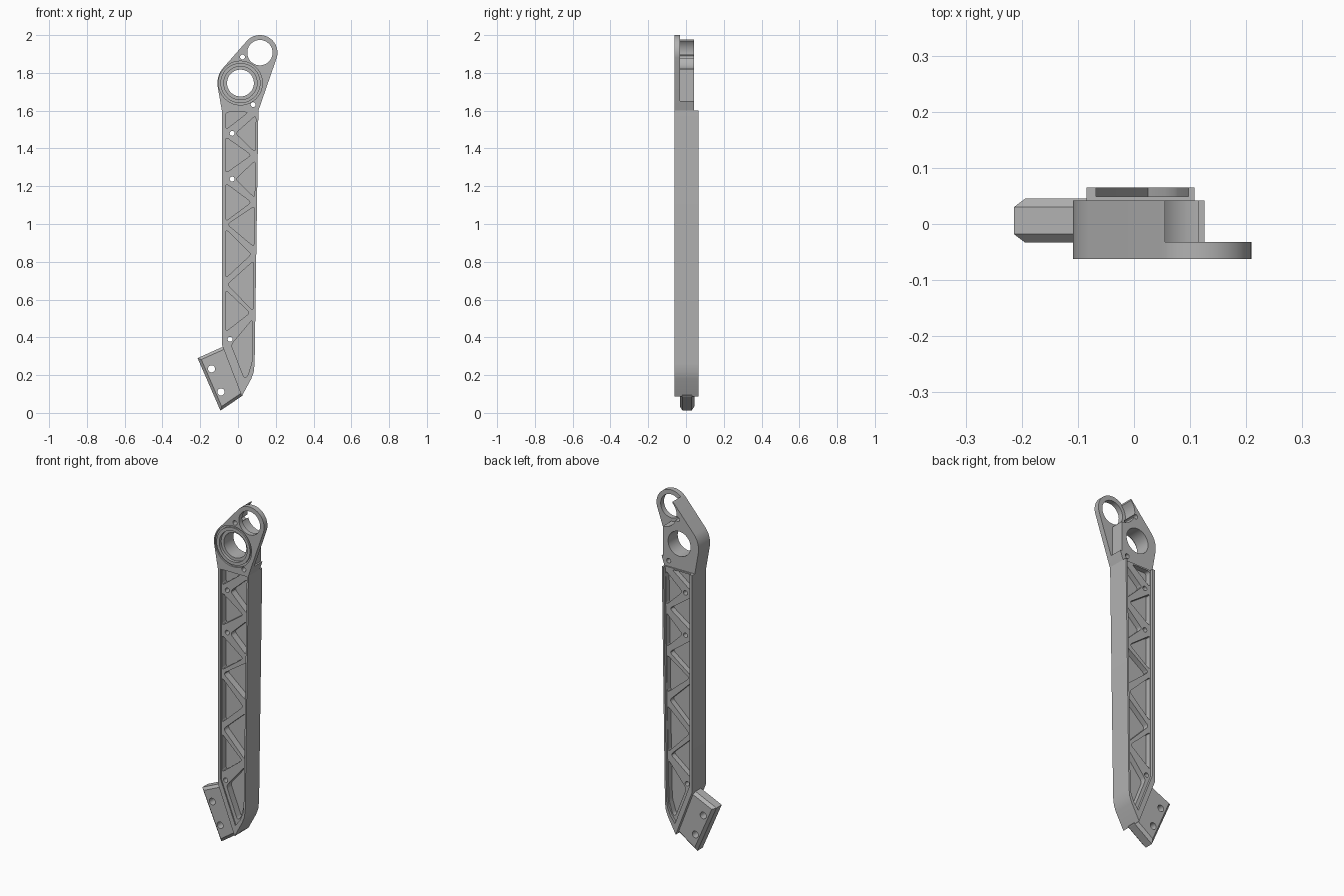
import bpy, bmesh, math
from mathutils import Vector
from mathutils.geometry import convex_hull_2d

cube = bpy.data.objects.get("Cube")
if cube:
    bpy.data.objects.remove(cube)

metal = bpy.data.materials.new("grey metal")
metal.use_nodes = True
GREY = (0.45, 0.45, 0.45, 1)
metal.diffuse_color = GREY
metal.node_tree.nodes["Principled BSDF"].inputs["Base Color"].default_value = GREY

BORE, RING = (0.013, 1.746), (0.116, 1.907)


def circle(c, r, n=64):
    return [(c[0] + r * math.cos(math.tau * i / n), c[1] + r * math.sin(math.tau * i / n))
            for i in range(n)]


def hull(points):
    pts = [Vector(p) for p in points]
    return [tuple(pts[i]) for i in convex_hull_2d(pts)]


def rounded(points, r, steps=4):
    """Round every corner of an outline."""
    out = []
    for i, p in enumerate(points):
        p, a, b = Vector(p), Vector(points[i - 1]), Vector(points[(i + 1) % len(points)])
        s = p + (a - p).normalized() * min(r, (a - p).length * 0.45)
        e = p + (b - p).normalized() * min(r, (b - p).length * 0.45)
        for k in range(steps + 1):
            t = k / steps
            out.append(tuple(s * (1 - t) ** 2 + p * 2 * t * (1 - t) + e * t * t))
    return out


def prism(name, outlines, y0, y1):
    """Extrude x-z outlines from y0 to y1."""
    bm = bmesh.new()
    for outline in outlines:
        face = bm.faces.new([bm.verts.new((x, y0, z)) for x, z in outline])
        ext = bmesh.ops.extrude_face_region(bm, geom=[face])["geom"]
        for v in ext:
            if isinstance(v, bmesh.types.BMVert):
                v.co.y = y1
    bmesh.ops.recalc_face_normals(bm, faces=bm.faces)
    mesh = bpy.data.meshes.new(name)
    bm.to_mesh(mesh)
    bm.free()
    mesh.materials.append(metal)
    ob = bpy.data.objects.new(name, mesh)
    bpy.context.collection.objects.link(ob)
    return ob


def cut(ob, outlines, y0, y1, keep=None):
    """Subtract extruded outlines; keep is an island left standing."""
    cutter = prism("cutter", outlines, y0, y1)
    if keep:
        cut(cutter, [keep], y0 - 0.01, y1 + 0.01)
    mod = ob.modifiers.new("cut", 'BOOLEAN')
    mod.operation, mod.solver, mod.object = 'DIFFERENCE', 'EXACT', cutter
    bpy.context.view_layer.update()
    mesh = bpy.data.meshes.new_from_object(ob.evaluated_get(bpy.context.evaluated_depsgraph_get()))
    ob.modifiers.clear()
    ob.data = mesh
    bpy.data.objects.remove(cutter)


# Beam: solid outline, then recessed ribs and triangular pockets on both faces
beam = prism("beam", [[(-0.085, 1.6), (-0.085, 0.36), (0.02, 0.088), (0.07, 0.18),
                       (0.083, 0.215), (0.088, 0.26), (0.108, 1.6)]], -0.06, 0.065)


def interior(top):
    return [(-0.068, top), (-0.068, 0.39), (0.025, 0.15), (0.055, 0.19),
            (0.072, 0.23), (0.078, 0.27), (0.098, top)]


cut(beam, [interior(1.594)], -0.1, -0.053)
cut(beam, [interior(1.65)], 0.049, 0.1)

# Pockets as (side, upper z, lower z, apex x, apex z)
bays = [(1, 1.575, 1.38, -0.012, 1.48), (-1, 1.46, 1.27, 0.07, 1.365),
        (1, 1.335, 1.14, -0.012, 1.237), (-1, 1.215, 1.015, 0.07, 1.115),
        (1, 1.095, 0.88, -0.056, 0.998), (-1, 0.972, 0.714, 0.07, 0.84),
        (1, 0.805, 0.54, -0.056, 0.68), (-1, 0.65, 0.43, 0.063, 0.53)]


def wall(side, z):
    return -0.065 if side < 0 else 0.076 + 0.0145 * (z - 0.3)


pockets = [rounded([(wall(s, a), a), (wall(s, b), b), (px, pz)], 0.018) for s, a, b, px, pz in bays]
pockets.append(rounded([(-0.065, 1.592), (-0.065, 1.5), (0.055, 1.592)], 0.018))
pockets.append(rounded([(0.077, 0.495), (-0.036, 0.36), (0.033, 0.185), (0.05, 0.192),
                        (0.074, 0.27)], 0.018))
cut(beam, pockets, -0.1, -0.014)
cut(beam, pockets, 0.018, 0.1)
cut(beam, [circle(c, 0.013, 20) for c in ((-0.031, 1.48), (-0.031, 1.238), (-0.042, 0.39))], -0.1, 0.1)

# Foot: chamfered mounting plate with two bolt holes
foot = prism("foot_plate", [[(-0.214, 0.29), (-0.093, 0.012), (0.025, 0.092), (-0.076, 0.352)]],
             -0.033, 0.045)
bm = bmesh.new()
bm.from_mesh(foot.data)
rim = [e for e in bm.edges if abs(e.verts[0].co.y - e.verts[1].co.y) < 0.001
       and (e.verts[0].co.x + e.verts[1].co.x) / 2 < -0.031]
bmesh.ops.bevel(bm, geom=rim, offset=0.015, segments=1, affect='EDGES', profile=0.5)
bm.to_mesh(foot.data)
bm.free()
cut(foot, [circle(c, 0.019, 24) for c in ((-0.14, 0.233), (-0.09, 0.111))], -0.1, 0.1)

# Head: thin front plate carrying the ring, thick housing behind it
neck = [(-0.085, 1.597), (0.107, 1.597)]
outline = hull(circle(BORE, 0.122) + circle(RING, 0.093) + neck)
bolts = [circle((0.024, 1.884), 0.013, 20), circle((0.08, 1.632), 0.013, 20)]
plate = prism("head_front_plate", [outline], -0.062, -0.032)
housing = prism("head_housing", [outline], -0.032, 0.042)

cut(housing, [circle(RING, 0.086)], -0.1, 0.1)
cut(housing, [[(0.116, 1.65), (0.116, 1.9), (0.055, 1.96), (0.055, 2.1), (0.3, 2.1), (0.3, 1.65)]],
    -0.1, 0.1)
for part in (plate, housing):
    cut(part, [circle(BORE, 0.071)] + bolts, -0.1, 0.1)
cut(plate, [circle(RING, 0.067)], -0.1, 0.1)

# Bearing seat and the groove round it
cut(plate, [circle(BORE, 0.088)], -0.1, -0.045)
cut(plate, [circle(BORE, 0.116)], -0.1, -0.053, keep=circle(BORE, 0.106))

for ob in (beam, foot, plate, housing):
    bpy.ops.object.select_all(action='DESELECT')
    ob.select_set(True)
    bpy.context.view_layer.objects.active = ob
    bpy.ops.object.shade_smooth_by_angle(angle=math.radians(30))
